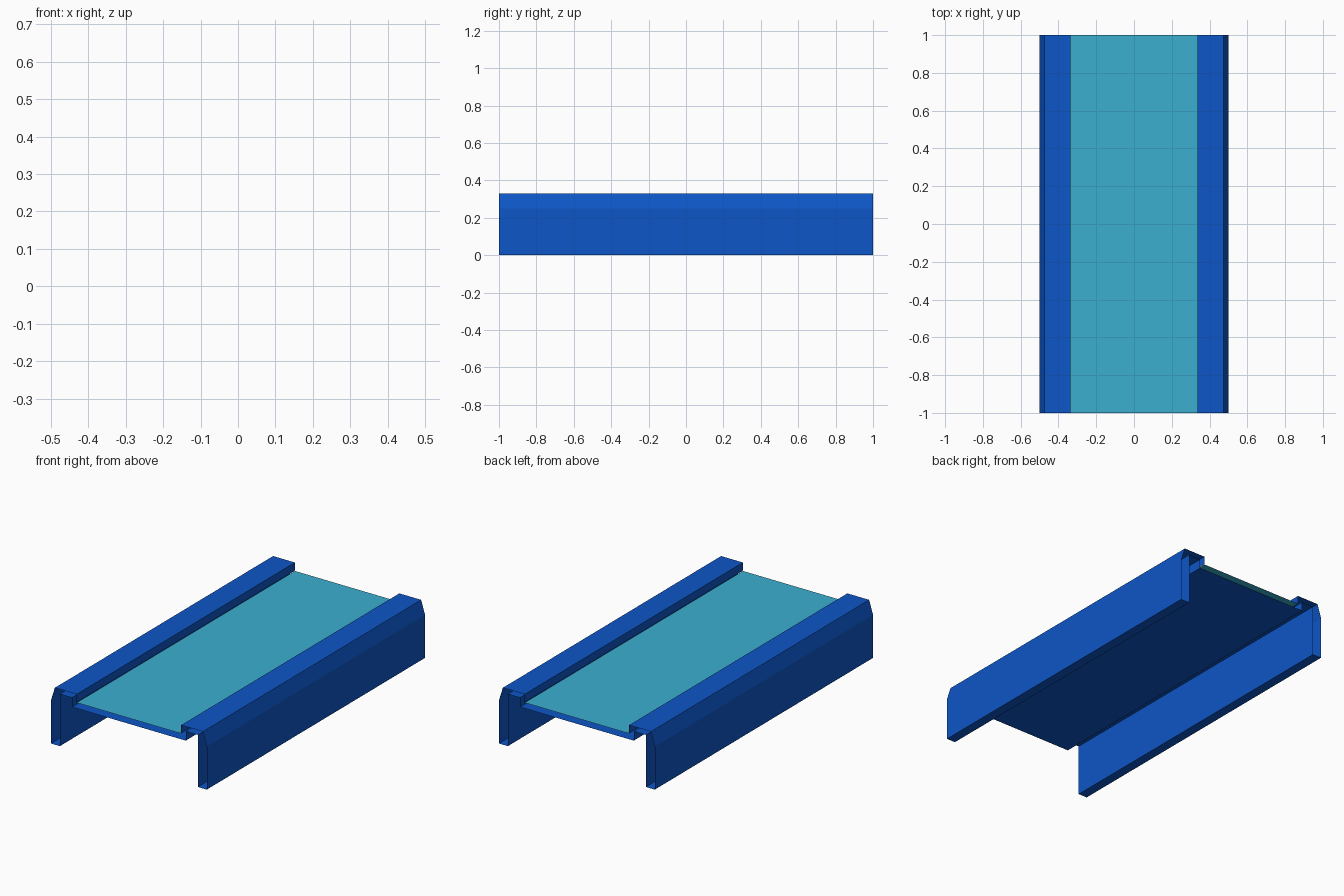
import bpy

if "Cube" in bpy.data.objects:
    bpy.data.objects.remove(bpy.data.objects["Cube"])


def material(name, rgb):
    m = bpy.data.materials.new(name)
    m.diffuse_color = (*rgb, 1.0)
    m.use_nodes = True
    m.node_tree.nodes["Principled BSDF"].inputs["Base Color"].default_value = m.diffuse_color
    return m


def extrude_sheet(name, profile, mat):
    """Sweep an open (x, z) profile from y=-1 to y=1 as a thin open-ended sheet."""
    verts = [(x, y, z) for x, z in profile for y in (-1, 1)]
    faces = [(2 * i, 2 * i + 2, 2 * i + 3, 2 * i + 1) for i in range(len(profile) - 1)]
    mesh = bpy.data.meshes.new(name)
    mesh.from_pydata(verts, [], faces)
    mesh.materials.append(mat)
    obj = bpy.data.objects.new(name, mesh)
    bpy.context.collection.objects.link(obj)
    return obj


blue = material("frame blue", (0.004, 0.093, 0.57))
teal = material("belt teal", (0.045, 0.43, 0.63))

# Right half of the folded frame: inner lip, top cover, chamfer, outer wall,
# foot flange, inner wall, shelf and the drop into the tray under the belt
half = [(0.335, 0.283), (0.335, 0.33), (0.475, 0.33), (0.5, 0.25), (0.5, 0.0),
        (0.443, 0.0), (0.443, 0.302), (0.365, 0.302), (0.365, 0.248)]
mirrored = [(-x, z) for x, z in reversed(half)]
extrude_sheet("conveyor_frame", half + mirrored, blue)

# Flat belt surface between the lips
extrude_sheet("conveyor_belt", [(-0.335, 0.281), (0.335, 0.281)], teal)
